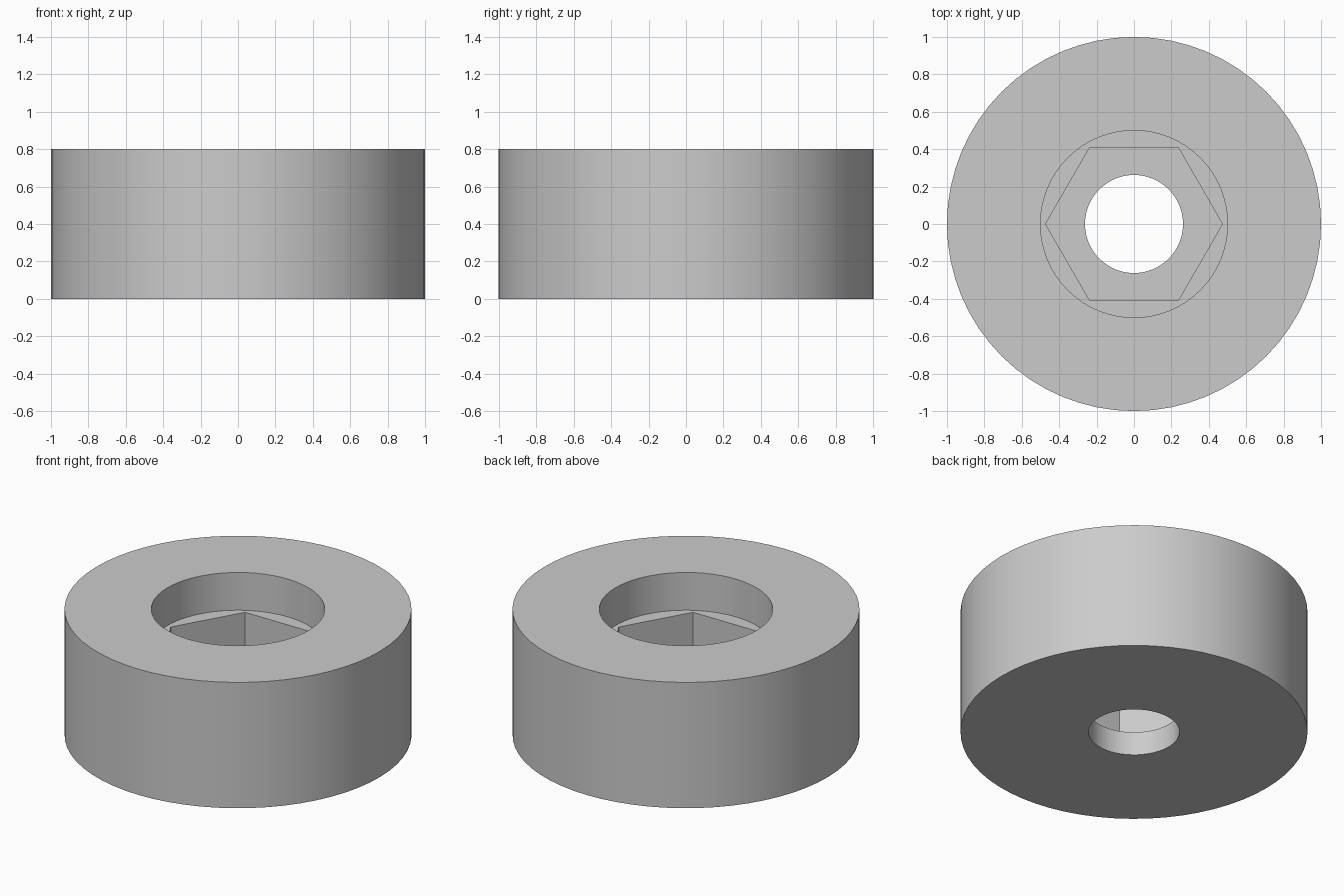
import bpy
import math

if "Cube" in bpy.data.objects:
    bpy.data.objects.remove(bpy.data.objects["Cube"])

HEIGHT = 0.8


def prism(name, radius, z0, z1, sides, turn=0.0):
    """Upright prism spanning z0 to z1."""
    bpy.ops.mesh.primitive_cylinder_add(
        vertices=sides, radius=radius, depth=z1 - z0,
        location=(0, 0, (z0 + z1) / 2), rotation=(0, 0, turn))
    obj = bpy.context.object
    obj.name = name
    return obj


# Round body
body = prism("round_body", 1.0, 0, HEIGHT, 64)
grey = bpy.data.materials.new("plain grey")
grey.diffuse_color = (0.6, 0.6, 0.6, 1)
grey.use_nodes = True
grey.node_tree.nodes["Principled BSDF"].inputs["Base Color"].default_value = grey.diffuse_color
body.data.materials.append(grey)

# Counterbore, hexagonal nut pocket and through hole
cutters = [
    prism("counterbore_cutter", 0.5, 0.56, HEIGHT + 0.2, 64),
    prism("hex_pocket_cutter", 0.473, 0.15, 0.7, 6, math.radians(30)),
    prism("through_hole_cutter", 0.262, -0.2, 0.4, 64),
]
for cutter in cutters:
    cutter.hide_render = True
    mod = body.modifiers.new(cutter.name, 'BOOLEAN')
    mod.operation = 'DIFFERENCE'
    mod.solver = 'EXACT'
    mod.object = cutter

# Apply the cuts and smooth the round walls
bpy.ops.object.select_all(action='DESELECT')
body.select_set(True)
bpy.context.view_layer.objects.active = body
for mod in list(body.modifiers):
    bpy.ops.object.modifier_apply(modifier=mod.name)
for cutter in cutters:
    bpy.data.objects.remove(cutter, do_unlink=True)
bpy.ops.object.shade_smooth_by_angle(angle=math.radians(30))
